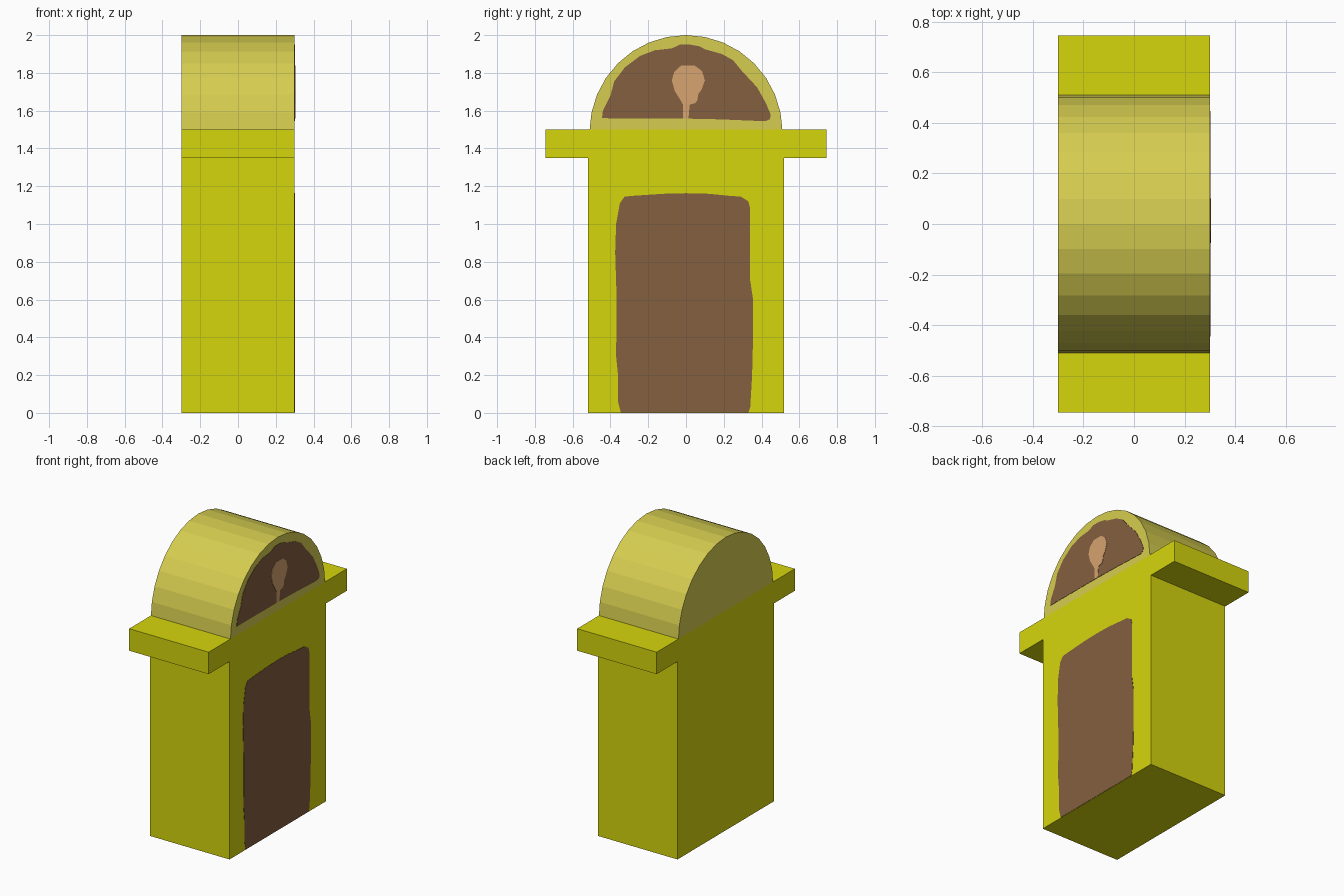
import bpy, bmesh, math

HALF = 0.3  # half depth along x


def material(name, rgb):
    m = bpy.data.materials.new(name)
    m.diffuse_color = (*rgb, 1.0)
    return m


YELLOW = material("strong yellow", (0.67, 0.67, 0.004))
PALE = material("pale yellow", (0.67, 0.61, 0.08))
BROWN = material("brown", (0.23, 0.115, 0.05))
TAN = material("tan", (0.68, 0.37, 0.16))


def extrude_profile(name, points, x0, x1, mat):
    """Solid from a (y, z) outline, extruded along x."""
    bm = bmesh.new()
    face = bm.faces.new([bm.verts.new((x0, y, z)) for y, z in points])
    res = bmesh.ops.extrude_face_region(bm, geom=[face])
    verts = [v for v in res["geom"] if isinstance(v, bmesh.types.BMVert)]
    bmesh.ops.translate(bm, verts=verts, vec=(x1 - x0, 0, 0))
    bmesh.ops.recalc_face_normals(bm, faces=bm.faces)
    mesh = bpy.data.meshes.new(name)
    bm.to_mesh(mesh)
    bm.free()
    mesh.materials.append(mat)
    obj = bpy.data.objects.new(name, mesh)
    bpy.context.collection.objects.link(obj)
    return obj


# Body with overhanging ledge (mirrored T outline)
half = [(0.52, 0), (0.52, 1.35), (0.745, 1.35), (0.745, 1.5)]
extrude_profile("body_and_ledge", half + [(-y, z) for y, z in reversed(half)],
                -HALF, HALF, YELLOW)

# Half-round top, 16 flat bands
R = 0.51
arch = [(R * math.cos(math.pi * i / 16), 1.49 + R * math.sin(math.pi * i / 16))
        for i in range(17)]
arch[0], arch[-1] = (R, 1.5), (-R, 1.5)
extrude_profile("rounded_top", arch, -HALF, HALF, PALE)

# Painted door on the +x face
door = [(-0.345, 0.002), (-0.36, 0.06), (-0.36, 0.2), (-0.37, 0.3), (-0.367, 0.6),
        (-0.375, 0.85), (-0.37, 1.0), (-0.35, 1.11), (-0.325, 1.145), (-0.27, 1.15),
        (-0.12, 1.16), (0, 1.163), (0.12, 1.16), (0.22, 1.15), (0.29, 1.145),
        (0.33, 1.12), (0.34, 1.08), (0.34, 0.7), (0.355, 0.6), (0.355, 0.4),
        (0.35, 0.2), (0.34, 0.03), (0.33, 0.002)]
extrude_profile("door_panel", door, HALF - 0.001, HALF + 0.002, BROWN)

# Painted half-moon window
window = [(-0.445, 1.56), (-0.44, 1.6), (-0.40, 1.68), (-0.38, 1.755), (-0.323, 1.83),
          (-0.243, 1.89), (-0.164, 1.92), (-0.074, 1.93), (-0.032, 1.95), (0.021, 1.95),
          (0.074, 1.94), (0.1, 1.925), (0.19, 1.9), (0.249, 1.867), (0.296, 1.81),
          (0.376, 1.724), (0.423, 1.64), (0.448, 1.58), (0.445, 1.555), (0.42, 1.544),
          (0.18, 1.554), (0, 1.558)]
extrude_profile("window_panel", window, HALF - 0.001, HALF + 0.002, BROWN)

# Painted keyhole-like emblem in the window
emblem = [(-0.017, 1.558), (-0.017, 1.634), (-0.032, 1.66), (-0.06, 1.705),
          (-0.075, 1.76), (-0.063, 1.805), (-0.025, 1.84), (0.045, 1.84),
          (0.085, 1.81), (0.1, 1.76), (0.082, 1.71), (0.065, 1.687), (0.06, 1.655),
          (0.05, 1.64), (0.02, 1.632), (0.013, 1.558)]
extrude_profile("window_emblem", emblem, HALF - 0.001, HALF + 0.004, TAN)
